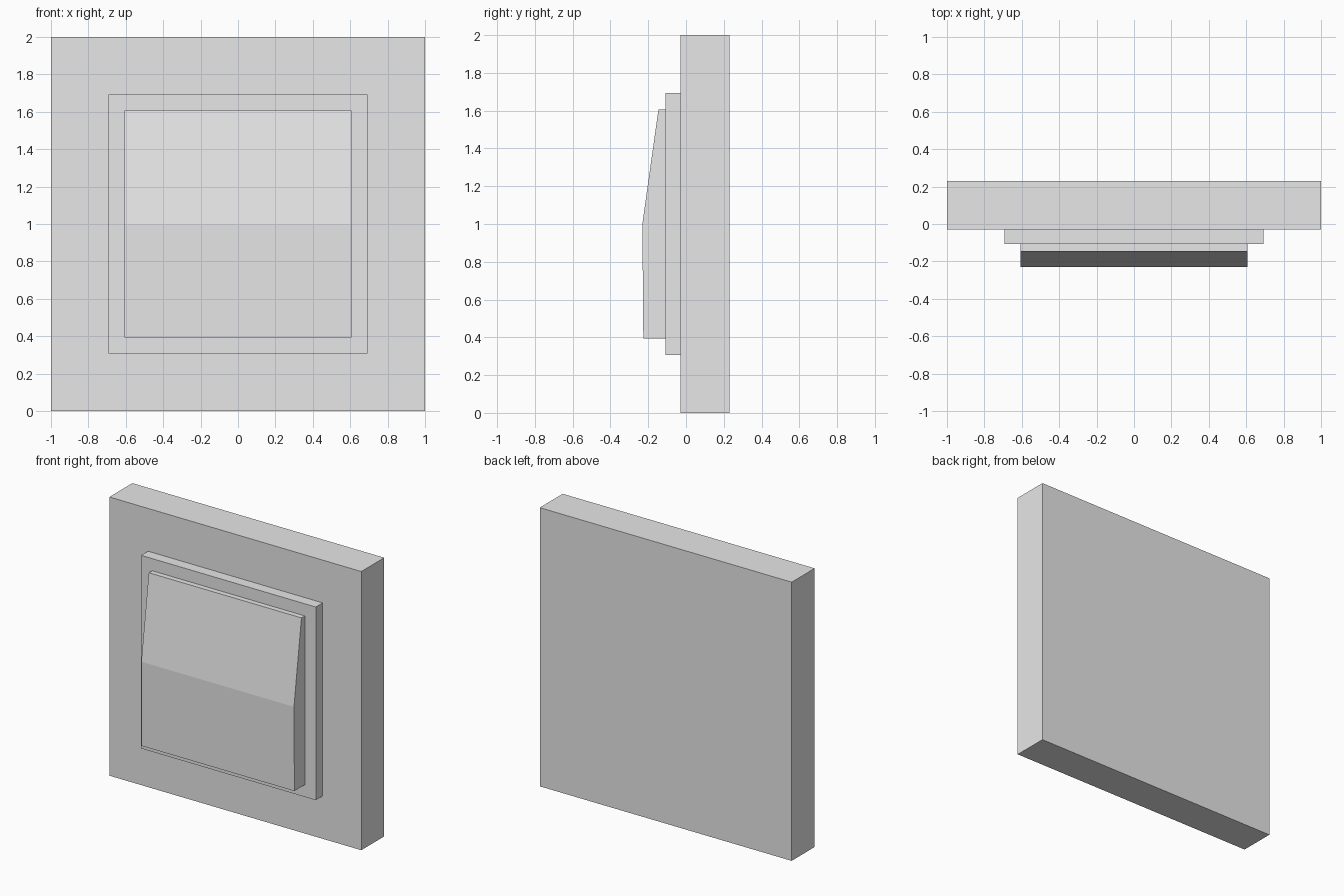
import bpy
import bmesh

cube = bpy.data.objects.get("Cube")
if cube:
    bpy.data.objects.remove(cube, do_unlink=True)

# Single plastic colour
plastic = bpy.data.materials.new("light_grey_plastic")
plastic.use_nodes = True
colour = (0.8, 0.8, 0.8, 1.0)
plastic.diffuse_color = colour
plastic.node_tree.nodes["Principled BSDF"].inputs["Base Color"].default_value = colour


def extrude_profile(name, profile, half_width):
    """Extrude a side profile of (y, z) points across x."""
    bm = bmesh.new()
    face = bm.faces.new([bm.verts.new((-half_width, y, z)) for y, z in profile])
    result = bmesh.ops.extrude_face_region(bm, geom=[face])
    verts = [g for g in result["geom"] if isinstance(g, bmesh.types.BMVert)]
    bmesh.ops.translate(bm, verts=verts, vec=(2 * half_width, 0, 0))
    bmesh.ops.recalc_face_normals(bm, faces=bm.faces)
    mesh = bpy.data.meshes.new(name)
    bm.to_mesh(mesh)
    bm.free()
    mesh.materials.append(plastic)
    obj = bpy.data.objects.new(name, mesh)
    bpy.context.collection.objects.link(obj)
    return obj


def square_plate(name, half, front, back):
    """Square slab centred at mid height."""
    low, high = 1 - half, 1 + half
    return extrude_profile(
        name, [(front, low), (back, low), (back, high), (front, high)], half)


# Wall plate and raised surround
square_plate("wall_plate", 1.0, -0.03, 0.23)
square_plate("raised_surround", 0.693, -0.108, -0.03)

# Rocker button with its upper half pressed in
rocker = 0.606
extrude_profile("rocker_button", [
    (-0.108, 1 - rocker),
    (-0.226, 1 - rocker),
    (-0.231, 1.0),
    (-0.146, 1 + rocker),
    (-0.108, 1 + rocker),
], rocker)
